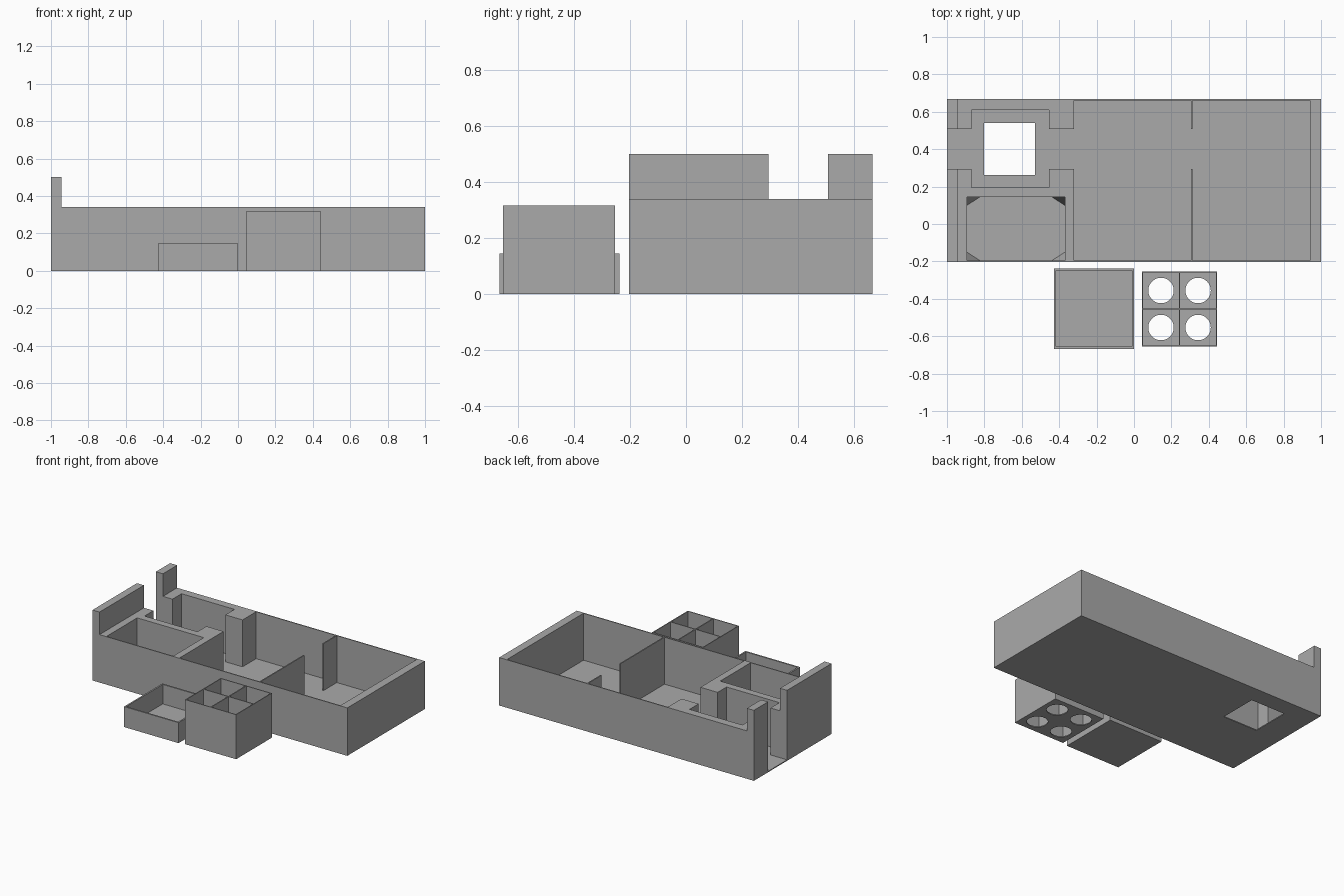
import bpy, bmesh, math

if "Cube" in bpy.data.objects:
    bpy.data.objects.remove(bpy.data.objects["Cube"])

grey = bpy.data.materials.new("matte_grey")
grey.diffuse_color = (0.4, 0.4, 0.4, 1)
grey.use_nodes = True
grey.node_tree.nodes["Principled BSDF"].inputs["Base Color"].default_value = grey.diffuse_color

T = 0.007      # thin wall and floor thickness
TOP = 0.8      # cutters reach above everything


def finish(name, bm):
    bmesh.ops.recalc_face_normals(bm, faces=bm.faces)
    me = bpy.data.meshes.new(name)
    bm.to_mesh(me)
    bm.free()
    me.materials.append(grey)
    ob = bpy.data.objects.new(name, me)
    bpy.context.collection.objects.link(ob)
    return ob


def box(name, x0, x1, y0, y1, z0, z1):
    bm = bmesh.new()
    bmesh.ops.create_cube(bm, size=1)
    for v in bm.verts:
        v.co = (x1 if v.co.x > 0 else x0, y1 if v.co.y > 0 else y0, z1 if v.co.z > 0 else z0)
    return finish(name, bm)


def cut(ob, cutter):
    mod = ob.modifiers.new("cut", 'BOOLEAN')
    mod.operation = 'DIFFERENCE'
    mod.solver = 'EXACT'
    mod.object = cutter
    bpy.context.view_layer.objects.active = ob
    bpy.ops.object.modifier_apply(modifier=mod.name)
    bpy.data.objects.remove(cutter)


def cut_box(ob, *dims):
    cut(ob, box("cutter", *dims))


# Main housing: tall block, lowered everywhere except along the left end wall
Y0, Y1 = -0.203, 0.667
body = box("housing", -1, 1, Y0, Y1, 0, 0.5)
cut_box(body, -0.945, 1.1, Y0 - 0.1, Y1 + 0.1, 0.34, TOP)
# two rooms, square chamber, side pocket
cut_box(body, -0.32, 0.306, Y0 + T, Y1 - T, T, TOP)
cut_box(body, 0.314, 0.942, Y0 + T, Y1 - T, T, TOP)
cut_box(body, -0.87, -0.455, 0.195, 0.61, T, TOP)
cut_box(body, -0.893, -0.37, Y0 + T, 0.145, T, TOP)
# passage from the left end through the partition between the rooms
cut_box(body, -1.1, 0.4, 0.295, 0.508, T, TOP)
# square opening in the chamber floor
cut_box(body, -0.802, -0.53, 0.262, 0.54, -0.1, TOP)

# Sloped corner gussets in the side pocket
for i, (cx, sx) in enumerate(((-0.893, 1), (-0.37, -1))):
    for j, (cy, sy) in enumerate(((Y0 + T, 1), (0.145, -1))):
        bm = bmesh.new()
        pts = [(cx, cy, T), (cx + sx * 0.07, cy, T), (cx, cy + sy * 0.045, T), (cx, cy, 0.12)]
        vs = [bm.verts.new(p) for p in pts]
        for f in ((0, 1, 2), (0, 1, 3), (1, 2, 3), (0, 2, 3)):
            bm.faces.new([vs[k] for k in f])
        finish(f"pocket_gusset_{i}{j}", bm)

# Shallow lid lying open side up
lid = box("lid", -0.428, 0, -0.667, -0.237, 0, 0.145)
cut_box(lid, -0.417, -0.011, -0.656, -0.248, T, TOP)

# Four-cell insert with a round hole in each cell floor
insert = box("cell_insert", 0.043, 0.444, -0.655, -0.254, 0, 0.316)
for x0, x1 in ((0.049, 0.240), (0.247, 0.438)):
    for y0, y1 in ((-0.649, -0.458), (-0.451, -0.260)):
        cut_box(insert, x0, x1, y0, y1, T, TOP)
        bm = bmesh.new()
        bmesh.ops.create_cone(bm, cap_ends=True, segments=48, radius1=0.068, radius2=0.068, depth=0.2)
        bmesh.ops.translate(bm, verts=bm.verts, vec=((x0 + x1) / 2, (y0 + y1) / 2, 0))
        cut(insert, finish("cutter", bm))
